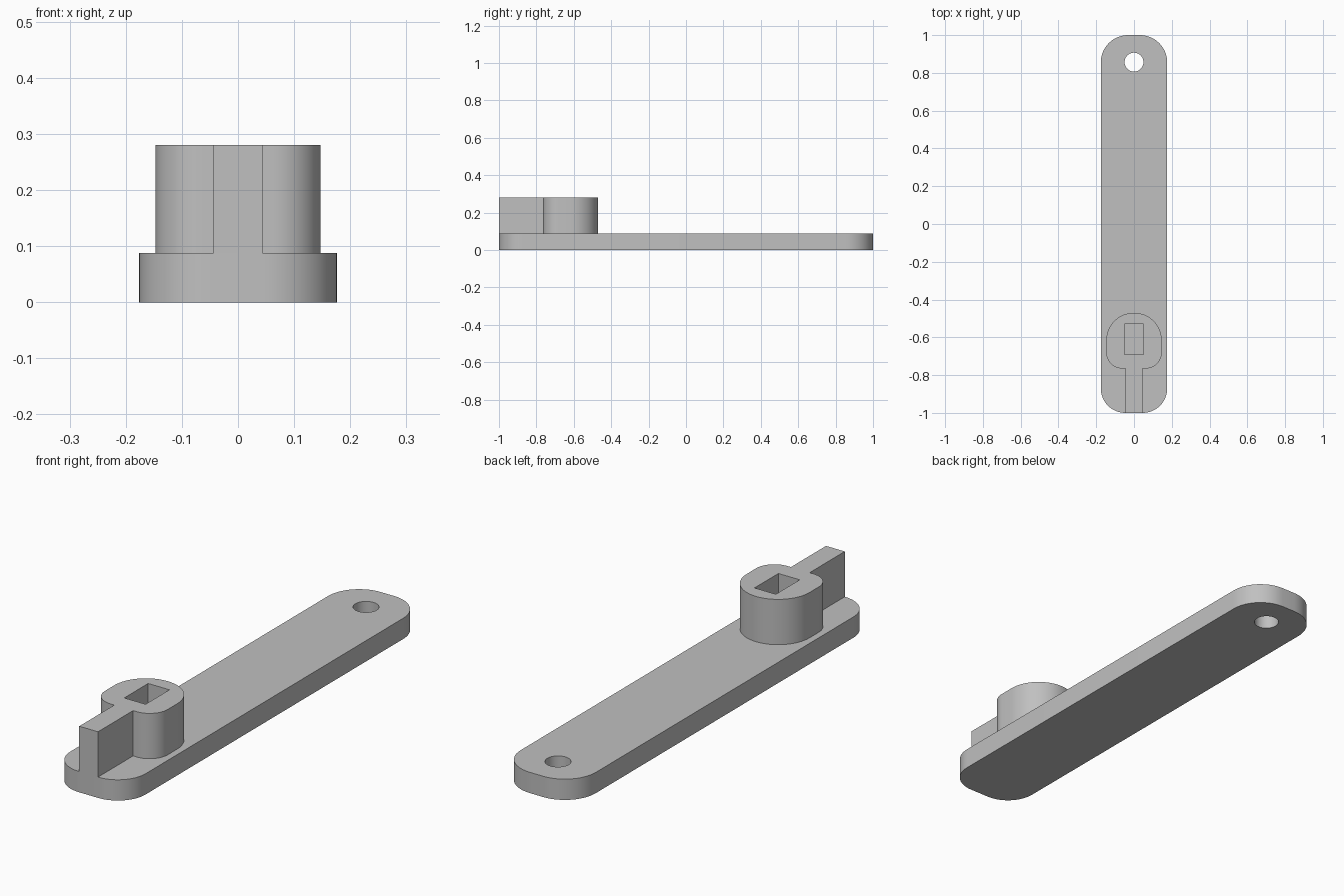
import bpy, bmesh, math
from mathutils import Vector

cube = bpy.data.objects.get("Cube")
if cube:
    bpy.data.objects.remove(cube)

GREY = (0.53, 0.53, 0.53, 1)
grey = bpy.data.materials.new("plain grey")
grey.use_nodes = True
grey.diffuse_color = GREY
grey.node_tree.nodes["Principled BSDF"].inputs["Base Color"].default_value = GREY


def arc(cx, cy, rx, ry, start, end, steps=14):
    """Points along an elliptical arc, angles in degrees."""
    angles = [math.radians(start + (end - start) * i / steps) for i in range(steps + 1)]
    return [(cx + rx * math.cos(a), cy + ry * math.sin(a)) for a in angles]


def mirrored(half):
    """Close a right-hand outline by reflecting it across x = 0."""
    return half + [(-x, y) for x, y in reversed(half)]


def plate(name, outer, hole, bottom, top):
    """Extrude an outline with one opening through it."""
    bm = bmesh.new()
    edges = []
    for loop in (outer, hole):
        verts = [bm.verts.new((x, y, bottom)) for x, y in loop]
        edges += [bm.edges.new((v, verts[i - 1])) for i, v in enumerate(verts)]
    bmesh.ops.triangle_fill(bm, edges=edges, use_beauty=True, normal=(0, 0, 1))
    ext = bmesh.ops.extrude_face_region(bm, geom=bm.faces[:], use_keep_orig=True)
    lifted = [g for g in ext["geom"] if isinstance(g, bmesh.types.BMVert)]
    bmesh.ops.translate(bm, verts=lifted, vec=Vector((0, 0, top - bottom)))
    bmesh.ops.recalc_face_normals(bm, faces=bm.faces[:])
    # Merge the flat triangles into clean caps
    bmesh.ops.dissolve_limit(bm, angle_limit=0.01, verts=bm.verts[:], edges=bm.edges[:])
    mesh = bpy.data.meshes.new(name)
    bm.to_mesh(mesh)
    bm.free()
    mesh.materials.append(grey)
    obj = bpy.data.objects.new(name, mesh)
    bpy.context.collection.objects.link(obj)
    bpy.ops.object.select_all(action='DESELECT')
    obj.select_set(True)
    bpy.context.view_layer.objects.active = obj
    bpy.ops.object.shade_smooth_by_angle(angle=math.radians(30))
    return obj


BASE_TOP, HUB_TOP = 0.088, 0.28
HALF_WIDTH, HUB_RADIUS, RIB = 0.176, 0.147, 0.044

# Long base bar with rounded corners and a round hole near the back
front_r, back_r = 0.13, 0.145
base_half = (arc(HALF_WIDTH - front_r, front_r - 1, front_r, front_r, -90, 0)
             + arc(HALF_WIDTH - back_r, 1 - back_r, back_r, back_r, 0, 90))
plate("base_bar", mirrored(base_half), arc(0, 0.857, 0.05, 0.05, 0, 352.5, 47), 0, BASE_TOP)

# Rounded hub with a rectangular pocket, joined to a rib reaching the front edge
hub_back, corner = -0.47, 0.085
hub_front = -0.765
hub_half = ([(RIB, -1), (RIB, hub_front)]
            + arc(HUB_RADIUS - corner, hub_front + corner, corner, corner, -90, 0)
            + arc(0, hub_back - HUB_RADIUS, HUB_RADIUS, HUB_RADIUS, 0, 88, 22))
pocket = mirrored([(0.05, -0.69), (0.05, -0.53)])
plate("hub_and_rib", mirrored(hub_half), pocket, BASE_TOP, HUB_TOP)
